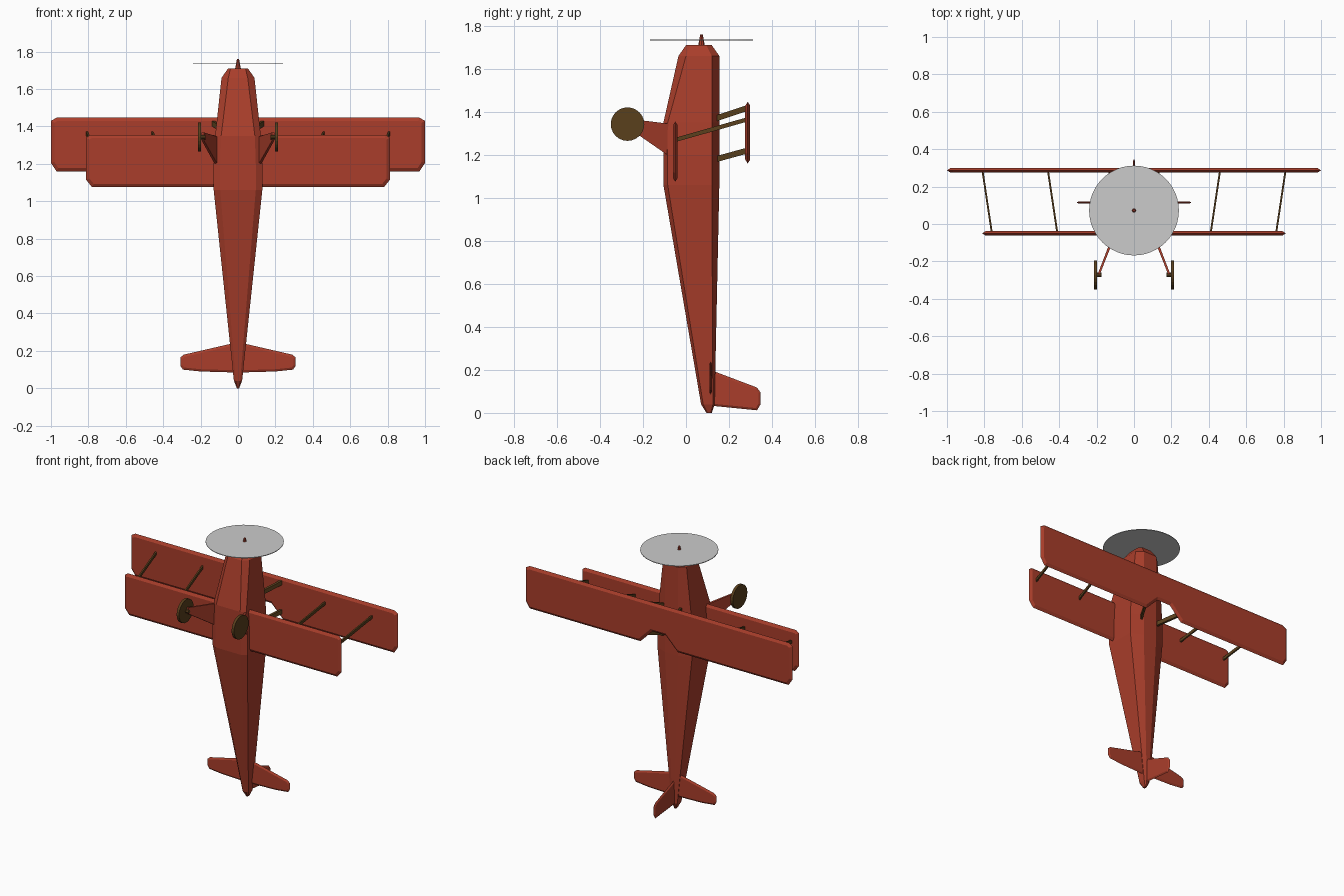
import bpy, bmesh, math
from mathutils import Matrix

if "Cube" in bpy.data.objects:
    bpy.data.objects.remove(bpy.data.objects["Cube"])


def material(name, color):
    m = bpy.data.materials.new(name)
    m.diffuse_color = color
    m.use_nodes = True
    m.node_tree.nodes["Principled BSDF"].inputs["Base Color"].default_value = m.diffuse_color
    return m


RED = material("red_paint", (0.40, 0.048, 0.024, 1))
BROWN = material("dark_brown", (0.10, 0.05, 0.012, 1))


def finish(name, bm, mat):
    bmesh.ops.recalc_face_normals(bm, faces=bm.faces)
    me = bpy.data.meshes.new(name)
    bm.to_mesh(me)
    bm.free()
    ob = bpy.data.objects.new(name, me)
    bpy.context.collection.objects.link(ob)
    if mat:
        me.materials.append(mat)
    return ob


def loft(name, rings, mat):
    """Skin a list of equal-length point rings and cap both ends."""
    bm = bmesh.new()
    loops = [[bm.verts.new(p) for p in r] for r in rings]
    n = len(loops[0])
    for a, b in zip(loops, loops[1:]):
        for i in range(n):
            j = (i + 1) % n
            bm.faces.new((a[i], a[j], b[j], b[i]))
    bm.faces.new(loops[0])
    bm.faces.new(loops[-1])
    return finish(name, bm, mat)


def plate(name, outline, thick, inset, matrix, mat):
    """Flat panel with a knife-edged rim, made of two inset skins."""
    bm = bmesh.new()
    for order in (outline, outline[::-1]):
        f = bm.faces.new([bm.verts.new((u, v, 0)) for u, v in order])
        f.normal_update()
        bmesh.ops.inset_region(bm, faces=[f], thickness=inset, depth=thick / 2,
                               use_boundary=True, use_even_offset=True)
    bmesh.ops.remove_doubles(bm, verts=bm.verts, dist=0.0005)
    bm.transform(matrix)
    return finish(name, bm, mat)


def cylinder(name, r1, r2, depth, loc, axis, segs, mat):
    bm = bmesh.new()
    rot = Matrix.Rotation(math.pi / 2, 4, 'Y') if axis == 'X' else Matrix()
    bmesh.ops.create_cone(bm, cap_ends=True, segments=segs, radius1=r1, radius2=r2,
                          depth=depth, matrix=Matrix.Translation(loc) @ rot)
    return finish(name, bm, mat)


def mirrored(half):
    return half + [(-u, v) for u, v in reversed(half)]


def bar(name, a, b, wx, wz, mat):
    """Rectangular strut between two points."""
    rings = [[(x + sx * wx, y, z + sz * wz)
              for sx, sz in ((-1, -1), (1, -1), (1, 1), (-1, 1))] for x, y, z in (a, b)]
    return loft(name, rings, mat)


def upright(y):
    # outline (x, z) placed in a plane facing the y axis
    return Matrix.Translation((0, y, 0)) @ Matrix.Rotation(math.pi / 2, 4, 'X')


# Fuselage: z, half width, belly half width, deck half width, four y levels
sections = [
    (0.00, 0.006, 0.004, 0.003, 0.095, 0.100, 0.115, 0.120),
    (0.04, 0.022, 0.012, 0.008, 0.070, 0.080, 0.125, 0.133),
    (1.06, 0.130, 0.095, 0.050, -0.105, -0.085, 0.120, 0.155),
    (1.20, 0.130, 0.095, 0.050, -0.105, -0.085, 0.120, 0.155),
    (1.35, 0.122, 0.090, 0.050, -0.105, -0.085, 0.120, 0.155),
    (1.66, 0.088, 0.052, 0.050, -0.035, 0.000, 0.120, 0.155),
    (1.71, 0.053, 0.040, 0.035, 0.000, 0.020, 0.095, 0.120),
]
rings = []
for z, w, belly, deck, y0, y1, y2, y3 in sections:
    half = [(belly, y0), (w, y1), (w, y2), (deck, y3)]
    rings.append([(x, y, z) for x, y in mirrored(half)])
loft("fuselage", rings, RED)

# Wings
upper = [(0.05, 1.25), (0.14, 1.16), (0.97, 1.16), (1.0, 1.205), (1.0, 1.43), (0.97, 1.447)]
plate("upper_wing", mirrored(upper), 0.023, 0.018, upright(0.287), RED)
lower = [(0.78, 1.075), (0.812, 1.115), (0.812, 1.34), (0.79, 1.355)]
plate("lower_wing", mirrored(lower), 0.023, 0.018, upright(-0.05), RED)

# Tail surfaces
stab = [(0.03, 0.085), (0.2, 0.09), (0.295, 0.10), (0.308, 0.12), (0.308, 0.165),
        (0.29, 0.18), (0.03, 0.24)]
plate("tailplane", mirrored(stab), 0.013, 0.012, upright(0.115), RED)
fin = [(0.10, 0.035), (0.33, 0.012), (0.347, 0.04), (0.347, 0.095), (0.33, 0.118), (0.10, 0.205)]
to_side = Matrix(((0, 0, 1, 0), (1, 0, 0, 0), (0, 1, 0, 0), (0, 0, 0, 1)))
plate("tail_fin", fin, 0.013, 0.01, to_side, RED)

for s, side in ((-1, "left"), (1, "right")):
    # Wing struts
    for part, x in (("inner", 0.41), ("outer", 0.76)):
        bar(f"{side}_{part}_strut", (s * x, -0.048, 1.27), (s * (x + 0.05), 0.285, 1.365),
            0.005, 0.010, BROWN)
    # Struts from the deck to the upper wing
    for part, z0, z1 in (("front", 1.37, 1.418), ("rear", 1.18, 1.22)):
        bar(f"{side}_{part}_deck_strut", (s * 0.06, 0.14, z0), (s * 0.135, 0.285, z1),
            0.008, 0.014, BROWN)
    # Landing gear
    rings = [[(s * x + dx, y, z) for dx, z in ((-t, lo), (t, lo), (t, hi), (-t, hi))]
             for x, y, lo, hi, t in ((0.115, -0.08, 1.195, 1.345, 0.007),
                                     (0.188, -0.268, 1.325, 1.368, 0.006))]
    loft(f"{side}_gear_leg", rings, RED)
    cylinder(f"{side}_axle", 0.012, 0.012, 0.03, (s * 0.19, -0.272, 1.343), 'X', 8, BROWN)
    cylinder(f"{side}_wheel", 0.078, 0.078, 0.018, (s * 0.206, -0.272, 1.343), 'X', 24, BROWN)

# Propeller disc and spinner
cylinder("propeller_disc", 0.24, 0.24, 0.004, (0, 0.072, 1.735), 'Z', 48, None)
cylinder("propeller_hub", 0.016, 0.006, 0.056, (0, 0.072, 1.732), 'Z', 8, RED)
